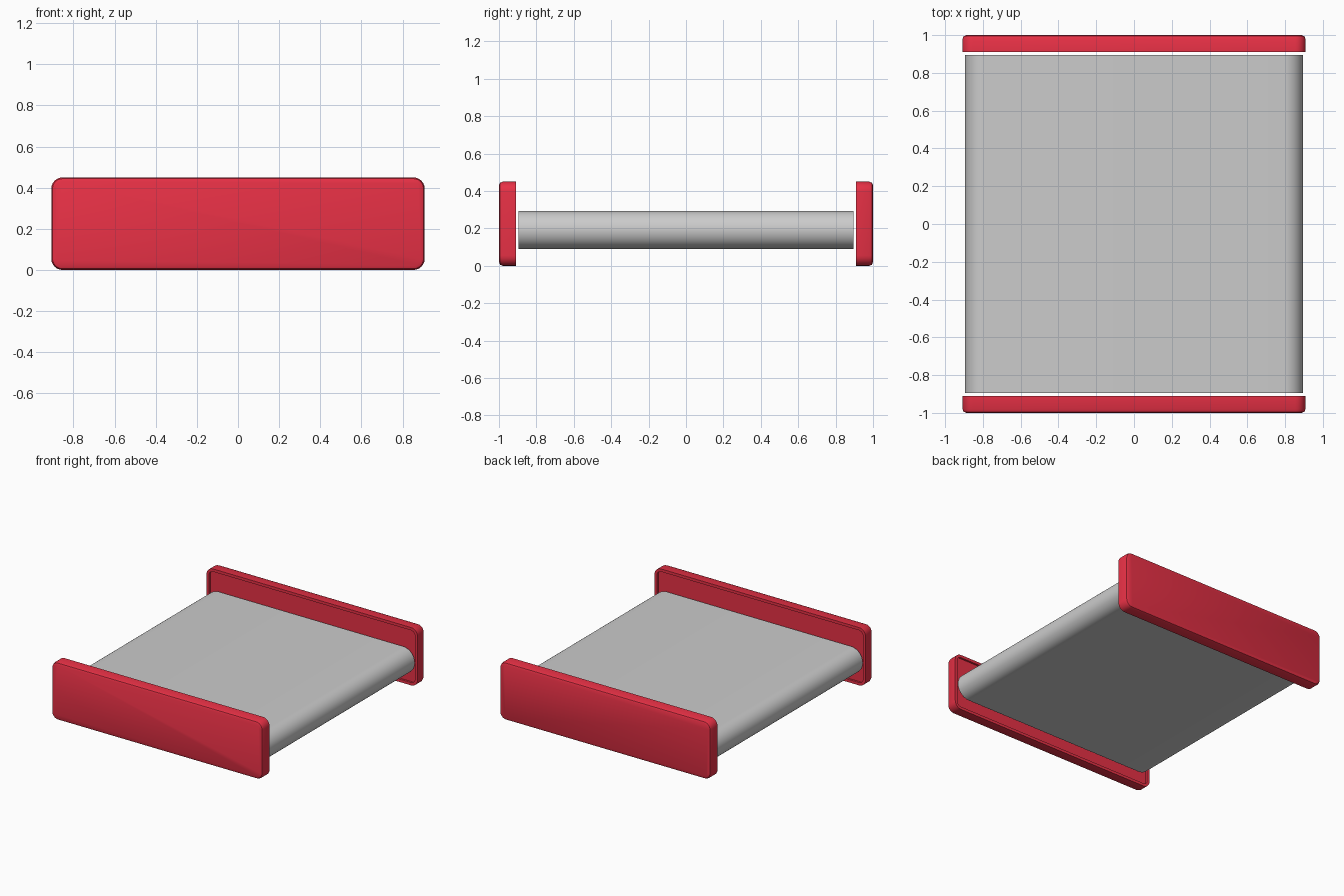
import bpy, bmesh, math

if "Cube" in bpy.data.objects:
    bpy.data.objects.remove(bpy.data.objects["Cube"])

def material(name, color):
    m = bpy.data.materials.new(name)
    m.diffuse_color = color
    m.use_nodes = True
    m.node_tree.nodes["Principled BSDF"].inputs["Base Color"].default_value = m.diffuse_color
    return m

def rounded_rect(hx, z0, z1, r, inset=0.0, seg=6):
    """Rounded rectangle outline in x/z, optionally shrunk inwards."""
    pts = []
    for i, (sx, cz) in enumerate([(1, z1 - r), (-1, z1 - r), (-1, z0 + r), (1, z0 + r)]):
        for k in range(seg + 1):
            a = math.pi / 2 * (i + k / seg)
            pts.append((sx * (hx - r) + (r - inset) * math.cos(a), cz + (r - inset) * math.sin(a)))
    return pts

def loft(name, rings, mat=None):
    """Skin a list of (y, outline) rings and cap both ends."""
    bm = bmesh.new()
    loops = [[bm.verts.new((x, y, z)) for x, z in pts] for y, pts in rings]
    n = len(loops[0])
    for a, b in zip(loops, loops[1:]):
        for i in range(n):
            j = (i + 1) % n
            bm.faces.new((a[i], a[j], b[j], b[i]))
    bm.faces.new(loops[0])
    bm.faces.new(loops[-1])
    bmesh.ops.remove_doubles(bm, verts=bm.verts[:], dist=1e-5)
    bmesh.ops.recalc_face_normals(bm, faces=bm.faces[:])
    me = bpy.data.meshes.new(name)
    bm.to_mesh(me)
    bm.free()
    ob = bpy.data.objects.new(name, me)
    bpy.context.collection.objects.link(ob)
    if mat:
        me.materials.append(mat)
    bpy.ops.object.select_all(action='DESELECT')
    ob.select_set(True)
    bpy.context.view_layer.objects.active = ob
    bpy.ops.object.shade_smooth_by_angle(angle=math.radians(35))
    return ob

red = material("red_paint", (0.8, 0.03, 0.06, 1))

# Side panels: shallow recess inside, bevelled edge outside
def panel_outline(inset):
    return rounded_rect(0.908, 0.0, 0.45, 0.055, inset)

for name, s in (("front_panel", -1), ("back_panel", 1)):
    steps = [(0.925, 0.022), (0.91, 0.022), (0.91, 0.0), (0.98, 0.0), (0.994, 0.006), (1.0, 0.02)]
    loft(name, [(s * y, panel_outline(d)) for y, d in steps], red)

# Belt: flat slab with half-round ends
belt = rounded_rect(0.895, 0.09, 0.294, 0.102, seg=10)
loft("belt", [(-0.895, belt), (0.895, belt)])
